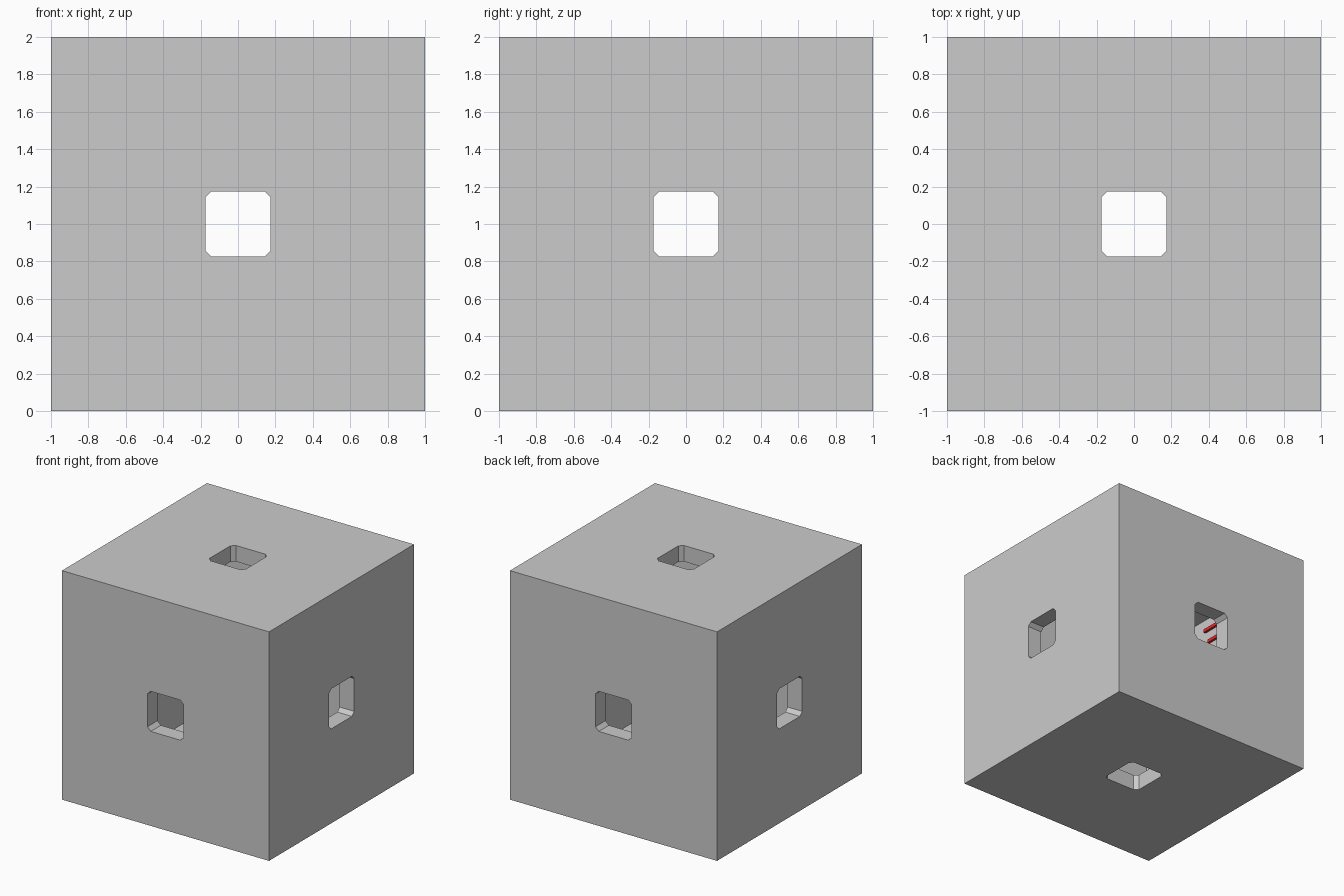
import bpy

if "Cube" in bpy.data.objects:
    bpy.data.objects.remove(bpy.data.objects["Cube"])

WALL, HOLE, CUT = 0.14, 0.175, 0.032
INNER = 1 - WALL


def box(name, size, loc):
    bpy.ops.mesh.primitive_cube_add(size=1, location=loc)
    o = bpy.context.object
    o.name = name
    o.scale = size
    bpy.ops.object.transform_apply(location=False, rotation=False, scale=True)
    return o


def subtract(target, cutter):
    m = target.modifiers.new("cut", "BOOLEAN")
    m.operation = "DIFFERENCE"
    m.solver = "EXACT"
    m.object = cutter
    bpy.context.view_layer.objects.active = target
    bpy.ops.object.modifier_apply(modifier=m.name)
    bpy.data.objects.remove(cutter, do_unlink=True)


def prism(axis):
    """Chamfered square bar running right through the box along one axis."""
    a, b = HOLE, HOLE - CUT
    prof = [(a, -b), (a, b), (b, a), (-b, a), (-a, b), (-a, -b), (-b, -a), (b, -a)]
    verts = []
    for d in (-1.5, 1.5):
        for u, v in prof:
            p = (u, v, d)
            verts.append(tuple(p[(i - axis - 1) % 3] for i in range(3)))
    n = len(prof)
    faces = [tuple(reversed(range(n))), tuple(range(n, 2 * n))]
    faces += [(i, (i + 1) % n, n + (i + 1) % n, n + i) for i in range(n)]
    me = bpy.data.meshes.new("hole_cutter")
    me.from_pydata(verts, [], faces)
    o = bpy.data.objects.new("hole_cutter", me)
    o.location = (0, 0, 1)
    bpy.context.collection.objects.link(o)
    o.hide_render = True
    return o


# Hollow cube with a chamfered window in each of its six walls
shell = box("hollow_cube", (2, 2, 2), (0, 0, 1))
subtract(shell, box("cavity_cutter", (2 * INNER,) * 3, (0, 0, 1)))
for ax in range(3):
    subtract(shell, prism(ax))

# Red strips on the inside of the left wall
red = bpy.data.materials.new("red")
red.diffuse_color = (0.8, 0.02, 0.02, 1)
red.use_nodes = True
red.node_tree.nodes["Principled BSDF"].inputs["Base Color"].default_value = red.diffuse_color
for i, (y, z) in enumerate([(0.05, 1.75), (0.1, 1.63)]):
    strip = box(f"inner_strip_{i + 1}", (0.02, 0.3, 0.03), (-INNER + 0.01, y, z))
    strip.data.materials.append(red)
